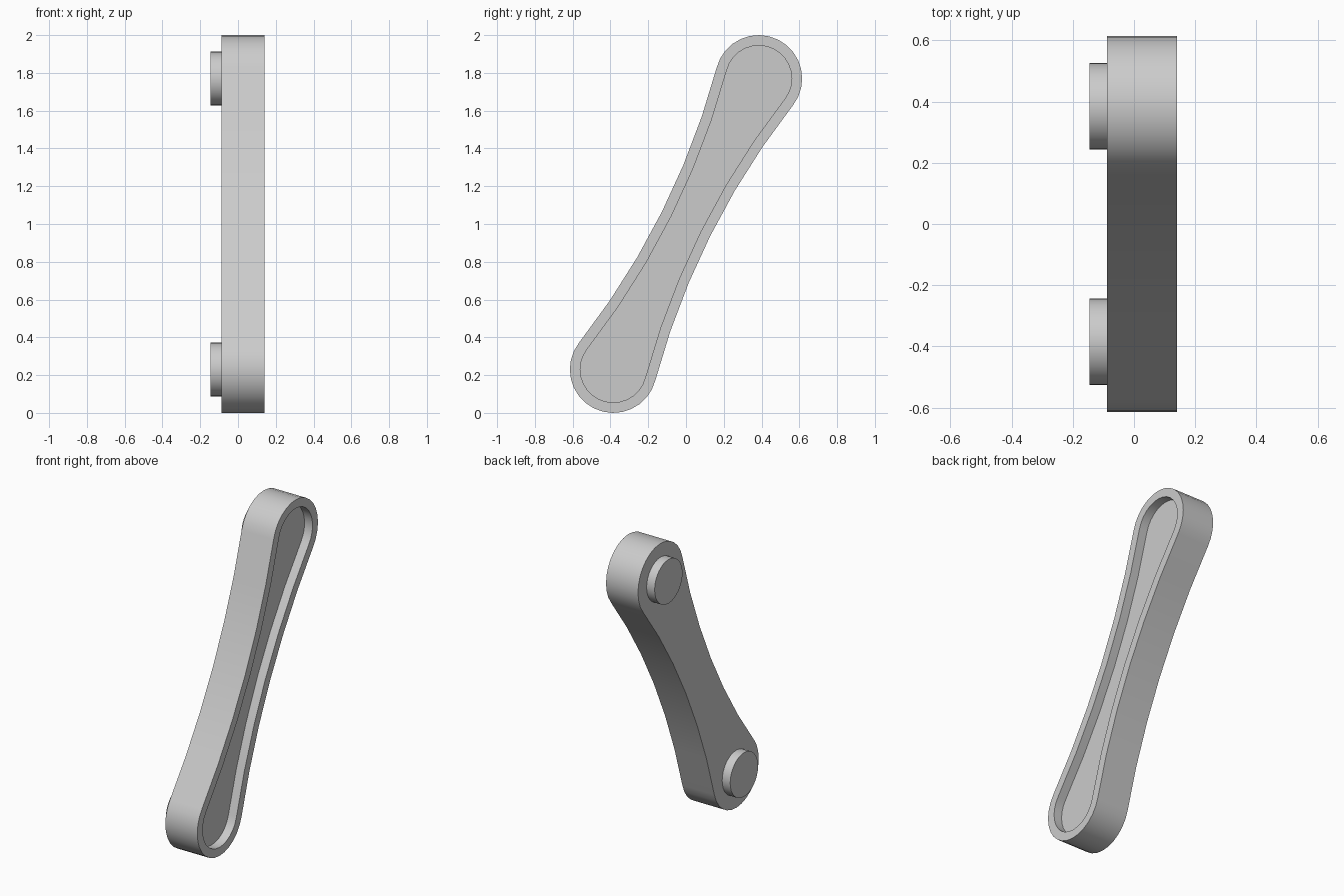
import bpy, bmesh, math

cube = bpy.data.objects.get("Cube")
if cube:
    bpy.data.objects.remove(cube, do_unlink=True)

END_Y, END_Z = 0.385, 0.77      # end centres, measured from the middle
HALF = math.hypot(END_Y, END_Z)
END_R, SIDE_R = 0.23, 4.07      # rounded ends and hollow sides
BACK, FRONT, DEPTH, RIM = -0.088, 0.14, 0.057, 0.055

grey = bpy.data.materials.new("grey")
grey.use_nodes = True
colour = (0.6, 0.6, 0.6, 1)
grey.diffuse_color = colour
grey.node_tree.nodes["Principled BSDF"].inputs["Base Color"].default_value = colour


def outline(inset):
    """Waisted link outline: two end arcs joined by tangent hollow arcs."""
    r, big = END_R - inset, SIDE_R + inset
    lean = math.asin(HALF / (r + big))
    offset = (r + big) * math.cos(lean)
    half = []
    for i in range(17):         # rounded end
        a = -math.pi / 2 - lean + (math.pi + 2 * lean) * i / 16
        half.append((HALF + r * math.cos(a), r * math.sin(a)))
    for i in range(1, 6):       # hollow side
        a = lean - 2 * lean * i / 6
        half.append((big * math.sin(a), offset - big * math.cos(a)))
    pts = half + [(-u, -v) for u, v in half]
    c, s = END_Y / HALF, END_Z / HALF
    return [(u * c - v * s, 1 + u * s + v * c) for u, v in pts]


def finish(bm, name):
    bmesh.ops.recalc_face_normals(bm, faces=bm.faces)
    mesh = bpy.data.meshes.new(name)
    bm.to_mesh(mesh)
    bm.free()
    mesh.materials.append(grey)
    obj = bpy.data.objects.new(name, mesh)
    bpy.context.collection.objects.link(obj)
    bpy.ops.object.select_all(action='DESELECT')
    obj.select_set(True)
    bpy.context.view_layer.objects.active = obj
    bpy.ops.object.shade_smooth_by_angle(angle=math.radians(30))


def skin(name, loops):
    """Bridge successive loops and cap the first and last."""
    bm = bmesh.new()
    rings = [[bm.verts.new((x, y, z)) for y, z in pts] for x, pts in loops]
    for a, b in zip(rings, rings[1:]):
        for i in range(len(a)):
            bm.faces.new((a[i - 1], a[i], b[i], b[i - 1]))
    bm.faces.new(rings[0])
    bm.faces.new(rings[-1])
    finish(bm, name)


# Link body with a recessed face
outer, inner = outline(0), outline(RIM)
skin("link_body", [(BACK, outer), (FRONT, outer), (FRONT, inner), (FRONT - DEPTH, inner)])

# Round pegs on the other face
for name, side in (("upper_peg", 1), ("lower_peg", -1)):
    disc = [(side * END_Y + 0.142 * math.cos(a), 1 + side * END_Z + 0.142 * math.sin(a))
            for a in (math.tau * i / 32 for i in range(32))]
    skin(name, [(-0.145, disc), (BACK, disc)])
